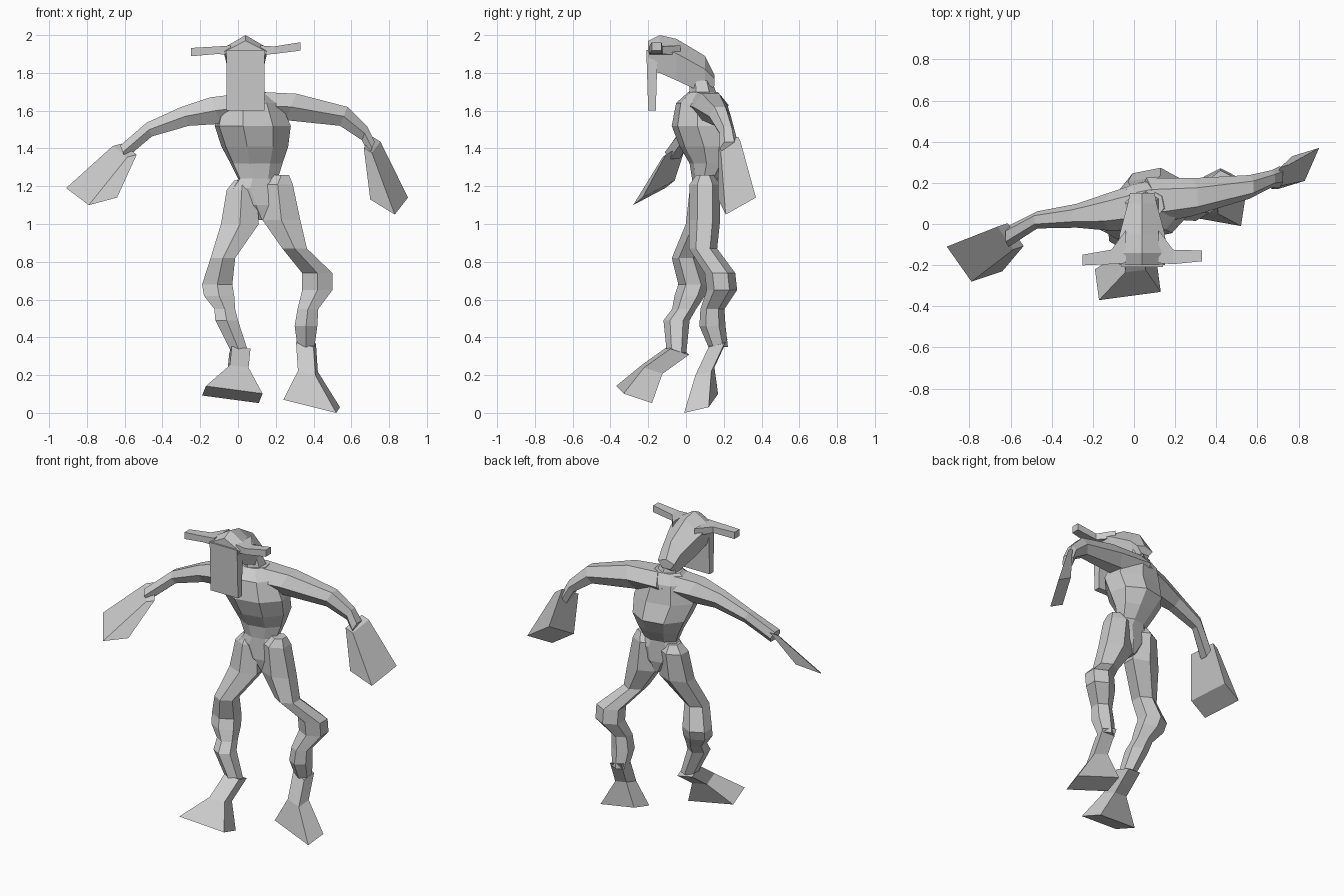
import bpy, bmesh, math
from mathutils import Vector

default_cube = bpy.data.objects.get("Cube")
if default_cube:
    bpy.data.objects.remove(default_cube)

colour = (.6, .6, .6, 1)
grey = bpy.data.materials.new("plain grey")
grey.use_nodes = True
grey.diffuse_color = colour
grey.node_tree.nodes["Principled BSDF"].inputs["Base Color"].default_value = colour

X, Y, Z = Vector((1, 0, 0)), Vector((0, 1, 0)), Vector((0, 0, 1))


def skin(name, rings):
    """Bridge equal-sized rings of points into one closed flat-shaded part."""
    bm = bmesh.new()
    loops = [[bm.verts.new(point) for point in ring] for ring in rings]
    for lower, upper in zip(loops, loops[1:]):
        for i in range(len(lower)):
            bm.faces.new((lower[i - 1], lower[i], upper[i], upper[i - 1]))
    bm.faces.new(loops[0])
    bm.faces.new(loops[-1])
    bmesh.ops.recalc_face_normals(bm, faces=bm.faces)
    mesh = bpy.data.meshes.new(name)
    bm.to_mesh(mesh)
    bm.free()
    mesh.materials.append(grey)
    part = bpy.data.objects.new(name, mesh)
    bpy.context.collection.objects.link(part)


def polygon(centre, u, v, sides=4):
    """Regular polygon whose flat sides lie at the half extents u and v."""
    step = math.tau / sides
    grow = 1 / math.cos(step / 2)
    angles = [step * (i + .5) for i in range(sides)]
    return [Vector(centre) + grow * (u * math.cos(a) + v * math.sin(a)) for a in angles]


def tube(name, centres, sizes, u_axis=X, v_axis=Y, sides=6):
    """Loft parallel polygons along the given centres."""
    skin(name, [polygon(centre, u_axis * width, v_axis * depth, sides)
                for centre, (width, depth) in zip(centres, sizes)])


def paddle(name, centres, u, v):
    """Hand or foot: a narrow stem flaring to a broad flat end."""
    u, v = Vector(u), Vector(v)
    stem = [polygon(centre, u * .33, v * .65) for centre in centres[:-1]]
    skin(name, stem + [polygon(centres[-1], u, v)])


# Torso rows of height, y, half width, half depth: hips, waist, chest, shoulders
torso = [(1.02, .1, .02, .04), (1.1, .1, .09, .06), (1.19, .1, .14, .06),
         (1.24, .1, .1, .06), (1.32, .12, .13, .09), (1.41, .12, .165, .14),
         (1.52, .08, .19, .14), (1.64, .08, .15, .12), (1.7, .09, .08, .07)]
tube("torso", [(.12 - .1 * (height - 1.1), y, height) for height, y, width, depth in torso],
     [(width, depth) for height, y, width, depth in torso],
     X + Y * .2, Y - X * .2, sides=8)
tube("neck", [(.07, .1, 1.6), (.05, .08, 1.76)], [(.08, .08), (.05, .05)])

# Head: a peaked wedge that narrows to the back
head_x = .04


def gable(y, low, peak, half_width):
    eave = low + (peak - low) * .65
    overhang = half_width + .03
    return [(head_x - half_width, y, low), (head_x + half_width, y, low),
            (head_x + overhang, y, eave), (head_x, y, peak),
            (head_x - overhang, y, eave)]


skin("head", [gable(-.2, 1.81, 1.97, .08), gable(-.14, 1.8, 2, .09),
              gable(-.05, 1.76, 1.98, .08), gable(.1, 1.69, 1.89, .04),
              gable(.15, 1.73, 1.79, .03)])

# Long flat plate hanging from the front of the head
tube("face_plate", [(head_x, -.18, 1.6), (head_x, -.18, 1.92)],
     [(.1, .02), (.1, .03)], sides=4)

# Horns flare out of the sides of the head
for name, side in (("right_horn", -1), ("left_horn", 1)):
    tube(name, [(head_x + side * .08, -.11, 1.92), (head_x + side * .15, -.16, 1.92),
                (head_x + side * .29, -.165 + side * .01, 1.925 + side * .015)],
         [(.08, .025), (.035, .02), (.026, .022)], Y, Z, sides=4)

# Arms share their thickness; each ring leans with the drooping arm
arm_sizes = [(.07, .1), (.07, .08), (.05, .05), (.036, .036), (.035, .045)]
tube("right_arm", [(.04, .09, 1.62), (-.12, .06, 1.6), (-.28, .04, 1.57),
                   (-.47, .02, 1.5), (-.61, -.06, 1.38)], arm_sizes, Z - X * .4)
tube("left_arm", [(.06, .11, 1.63), (.28, .13, 1.62), (.56, .18, 1.57),
                  (.67, .22, 1.48), (.71, .23, 1.4)], arm_sizes, Z + X * .4)

# Flared hands
paddle("right_hand", [(-.6, -.06, 1.39), (-.775, -.17, 1.165)],
       (.075, .025, .02), (-.06, .085, .045))
paddle("left_hand", [(.71, .23, 1.42), (.8, .27, 1.135)],
       (-.065, -.02, .04), (.035, .08, .045))

# Legs share their thickness: full thigh, bulging knee, thin shin
leg_sizes = [(width, min(width, .07))
             for width in (.04, .08, .1, .065, .08, .08, .055, .06, .045)]
tube("right_leg", [(.02, .1, 1.23), (.02, .1, 1.18), (.01, .08, 1), (-.08, 0, .82),
                   (-.11, .04, .68), (-.1, .02, .62), (-.07, -.01, .55),
                   (-.06, -.05, .49), (.01, -.05, .32)], leg_sizes)
tube("left_leg", [(.23, .1, 1.26), (.21, .1, 1.21), (.23, .1, 1.02), (.3, .09, .87),
                  (.42, .18, .74), (.42, .19, .65), (.37, .14, .55),
                  (.36, .14, .46), (.36, .17, .35)], leg_sizes)

# Flared feet
paddle("right_foot", [(.01, -.04, .33), (0, -.18, .23), (-.03, -.275, .097)],
       (.15, .02, -.02), (-.01, .075, -.025))
paddle("left_foot", [(.36, .17, .37), (.37, .1, .22), (.39, .08, .05)],
       (.14, -.025, -.035), (.01, .065, .015))
